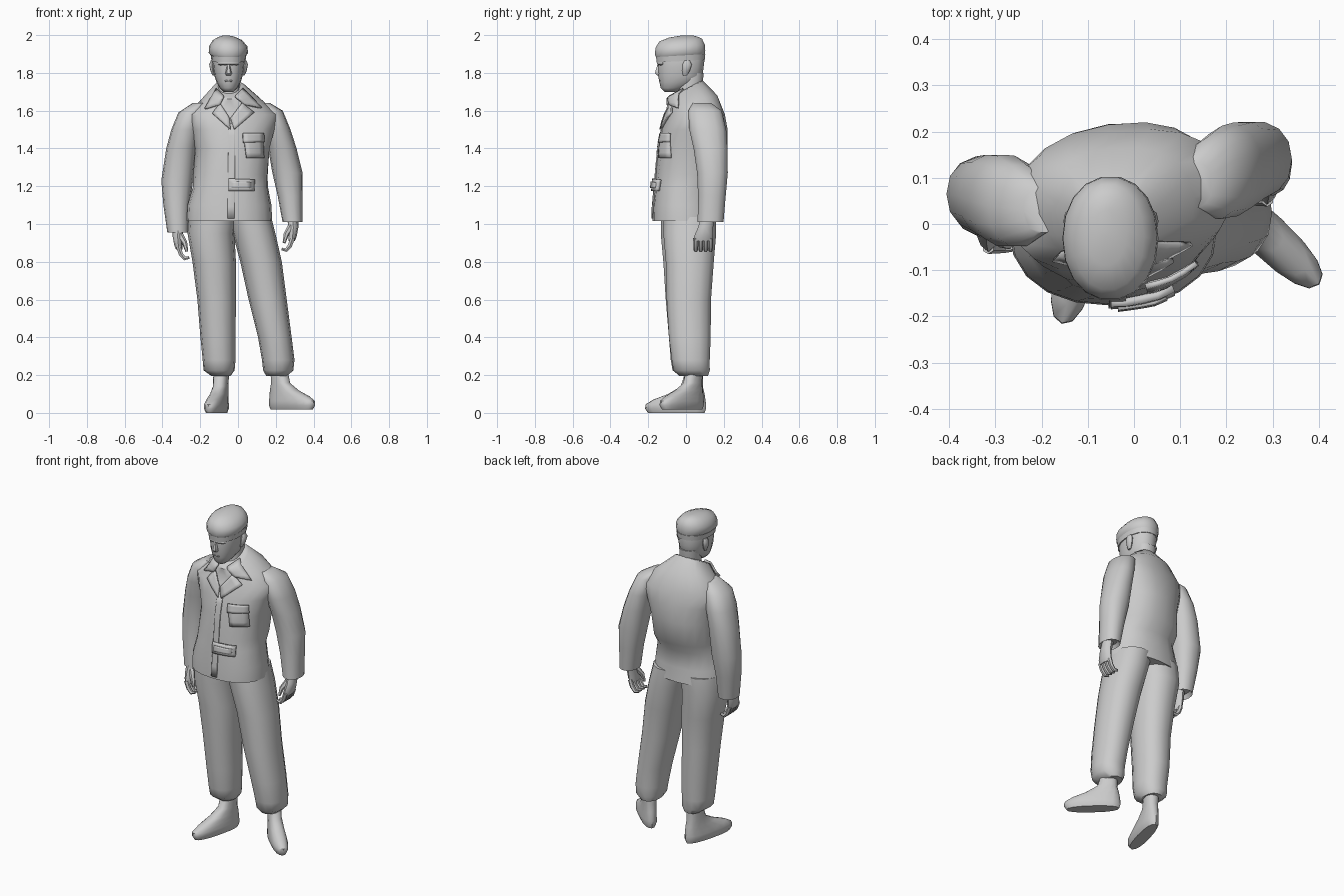
import bpy, bmesh
from math import sin, cos, pi, radians, atan2
from mathutils import Vector


def ring(z, cx, cy, rx, ry, rot=0, tilt=0, n=14, p=2.2):
    """Horizontal super-ellipse; tilt raises it towards the back."""
    out, a = [], radians(rot)
    for i in range(n):
        t = 2 * pi * i / n
        c, s = cos(t), sin(t)
        u = rx * abs(c) ** (2 / p) * (1 if c > 0 else -1)
        v = ry * abs(s) ** (2 / p) * (1 if s > 0 else -1)
        x, y = u * cos(a) - v * sin(a), u * sin(a) + v * cos(a)
        out.append(Vector((cx + x, cy + y, z + tilt * y)))
    return out


def tube(points, radii, n=6):
    """Rings set square to a path, for fingers and similar."""
    pts, out = [Vector(q) for q in points], []
    for i, q in enumerate(pts):
        d = pts[min(i + 1, len(pts) - 1)] - pts[max(i - 1, 0)]
        m = d.to_track_quat('Z', 'Y')
        out.append([q + m @ Vector((radii[i] * cos(2 * pi * k / n), radii[i] * sin(2 * pi * k / n), 0))
                    for k in range(n)])
    return out


def finish(name, bm, angle=50):
    bmesh.ops.recalc_face_normals(bm, faces=bm.faces)
    me = bpy.data.meshes.new(name)
    bm.to_mesh(me)
    bm.free()
    ob = bpy.data.objects.new(name, me)
    bpy.context.collection.objects.link(ob)
    bpy.ops.object.select_all(action='DESELECT')
    ob.select_set(True)
    bpy.context.view_layer.objects.active = ob
    bpy.ops.object.shade_smooth_by_angle(angle=radians(angle))
    return ob


def build(name, skins, angle=50):
    """Bridge each stack of rings into a closed skin."""
    bm = bmesh.new()
    for rings in skins:
        rows = [[bm.verts.new(v) for v in r] for r in rings]
        n = len(rows[0])
        for a, b in zip(rows, rows[1:]):
            for i in range(n):
                bm.faces.new((a[i], a[(i + 1) % n], b[(i + 1) % n], b[i]))
        bm.faces.new(rows[0])
        bm.faces.new(rows[-1])
    return finish(name, bm, angle)


def loft(name, table, n=14, p=2.2):
    return build(name, [[ring(*r, n=n, p=p) for r in table]])


# jacket body, shoulders turned slightly to one side
jacket = loft("jacket_body", [
    (1.015, -.045, -.005, .226, .172), (1.10, -.045, -.008, .222, .166),
    (1.20, -.04, -.005, .198, .160, 3), (1.26, -.04, .02, .198, .180, 5),
    (1.40, -.03, .035, .198, .183, 8), (1.50, -.03, .045, .225, .172, 9),
    (1.58, -.03, .05, .245, .150, 9), (1.65, -.035, .04, .165, .125, 6, .25),
    (1.71, -.045, .0, .092, .09, 0, .55), (1.715, -.045, .0, .07, .075, 0, .55)], n=20, p=2.3)

# sleeves
loft("sleeve_right", [
    (1.64, .13, .085, .04, .05), (1.60, .175, .10, .062, .09), (1.50, .208, .115, .07, .10),
    (1.40, .235, .13, .075, .092), (1.27, .262, .14, .08, .083),
    (1.15, .276, .137, .066, .075), (1.01, .289, .13, .053, .07), (1.03, .289, .13, .04, .05)])
loft("sleeve_left", [
    (1.64, -.20, .03, .04, .05), (1.59, -.25, .04, .066, .09), (1.50, -.277, .05, .076, .10),
    (1.40, -.30, .06, .08, .092), (1.23, -.322, .065, .084, .083),
    (1.10, -.325, .05, .07, .075), (.955, -.318, .035, .056, .066), (.98, -.318, .035, .04, .05)])


# hands with curled fingers and thumb; s is the outward side
def hand(name, x, y, z, s):
    def at(i, f, u):
        return (x - s * i, y + f, z + u)
    palm = [ring(z + u, x - s * i, y + f, rx, ry, n=8) for u, i, f, rx, ry in
            [(.03, 0, 0, .03, .035), (-.03, -.004, -.015, .026, .04),
             (-.075, 0, -.025, .022, .05), (-.1, .005, -.028, .017, .048)]]
    skins = [palm]
    for k in range(4):
        f = -.066 + .026 * k
        skins.append(tube([at(0, f, -.085), at(.014, f, -.125), at(.034, f, -.148), at(.058, f, -.142)],
                          [.014, .013, .012, .008]))
    skins.append(tube([at(.01, -.03, -.025), at(.034, -.055, -.065), at(.045, -.062, -.11)],
                      [.018, .014, .008]))
    build(name, skins)


hand("hand_right", .289, .118, 1.01, 1)
hand("hand_left", -.316, .015, .965, -1)

# trouser legs, gathered at the ankle
loft("trouser_leg_left", [
    (1.06, -.13, .01, .13, .145), (.95, -.143, .01, .124, .147), (.80, -.126, .01, .115, .133),
    (.60, -.113, .01, .102, .120), (.40, -.106, .02, .093, .113), (.28, -.1, .02, .087, .103),
    (.225, -.1, .025, .082, .098), (.195, -.09, .04, .05, .073)])
loft("trouser_leg_right", [
    (1.06, .055, .02, .115, .14), (.95, .085, .02, .113, .143), (.80, .122, .02, .11, .130),
    (.60, .157, .015, .101, .120), (.40, .195, .02, .089, .113), (.28, .213, .025, .086, .103),
    (.225, .213, .03, .08, .098), (.195, .205, .04, .055, .078)])


# boots: each ring runs from the heel to the toe along the foot direction
def boot(name, x, y, z0, dx, dy, size):
    a, rings = atan2(dy, dx), []
    for z, back, front, w in [(0, -.055, .255, .037), (.022, -.063, .27, .047), (.045, -.063, .268, .047),
                              (.07, -.06, .225, .044), (.1, -.055, .145, .041), (.14, -.045, .075, .038),
                              (.23, -.045, .045, .04)]:
        c, r = (front + back) / 2 * size, (front - back) / 2 * size
        rings.append(ring(z + z0, x + c * cos(a), y + c * sin(a), r, w, a * 180 / pi, n=16, p=2.4))
    build(name, [rings])


boot("boot_left", -.088, .045, 0, -.068, -.26, 1.0)
boot("boot_right", .215, .045, .018, .18, -.17, .95)

# neck and head
loft("neck", [(1.60, -.045, .0, .055, .06), (1.69, -.048, .02, .057, .065), (1.80, -.05, .03, .06, .065)])
loft("head", [
    (1.70, -.05, -.08, .026, .035), (1.72, -.05, -.068, .046, .066), (1.75, -.05, -.04, .064, .1),
    (1.785, -.05, -.03, .075, .118), (1.83, -.05, -.028, .082, .121),
    (1.87, -.05, -.026, .085, .124), (1.91, -.05, -.026, .08, .12)], n=16)
loft("nose", [(1.845, -.05, -.143, .008, .009), (1.815, -.05, -.147, .013, .015),
              (1.797, -.05, -.147, .018, .019), (1.787, -.05, -.145, .012, .01)], n=6)
loft("lips", [(1.767, -.05, -.132, .016, .008), (1.758, -.05, -.132, .026, .011),
              (1.748, -.05, -.128, .016, .009)], n=8)
loft("brow", [(1.862, -.05, -.125, .055, .026), (1.848, -.05, -.125, .058, .03),
              (1.84, -.05, -.122, .05, .024)], n=10)
for side, s in (("left", -1), ("right", 1)):
    loft("ear_" + side, [(1.785, -.05 + s * .078, -.006, .006, .01), (1.81, -.05 + s * .084, 0, .012, .02),
                         (1.845, -.05 + s * .089, .006, .014, .025),
                         (1.865, -.05 + s * .086, .006, .008, .014)], n=8)

# soft cap: band and bulging crown
loft("cap_band", [(1.862, -.05, -.028, .09, .129, 0, .06), (1.892, -.05, -.028, .094, .132, 0, .06)], n=18)
loft("cap_crown", [
    (1.888, -.05, -.028, .09, .129, 0, .08), (1.905, -.051, -.031, .104, .135, 0, .08),
    (1.94, -.052, -.031, .102, .133, 0, .06), (1.973, -.056, -.028, .078, .115, 0, .06),
    (1.99, -.06, -.015, .045, .075, 0, .04), (1.998, -.063, .005, .016, .03)], n=18, p=2.1)

bpy.context.view_layer.update()


# cloth patches laid on the jacket: four x,z corners projected from the front
def patch(name, corners, lift=.008, thick=.012, n=4):
    a, b, c, d = [Vector(q) for q in corners]
    bm = bmesh.new()
    rows = []
    for i in range(n + 1):
        row = []
        for j in range(n + 1):
            q = a.lerp(b, i / n).lerp(d.lerp(c, i / n), j / n)
            hit, loc, _, _ = jacket.ray_cast(Vector((q.x, -1, q.y)), Vector((0, 1, 0)))
            row.append(bm.verts.new((q.x, (loc.y if hit else .0) - lift, q.y)))
        rows.append(row)
    for i in range(n):
        for j in range(n):
            bm.faces.new((rows[i][j], rows[i + 1][j], rows[i + 1][j + 1], rows[i][j + 1]))
    ob = finish(name, bm, 40)
    m = ob.modifiers.new("thickness", 'SOLIDIFY')
    m.thickness, m.offset = thick, 0


patch("collar_left", [(-.115, 1.715), (-.175, 1.61), (-.095, 1.63), (-.075, 1.675)], .014)
patch("collar_right", [(.025, 1.715), (.125, 1.615), (.035, 1.63), (-.015, 1.675)], .014)
patch("lapel_left", [(-.095, 1.64), (-.135, 1.585), (-.04, 1.50), (-.045, 1.56)])
patch("lapel_right", [(.02, 1.64), (.085, 1.59), (-.02, 1.50), (-.04, 1.56)])
patch("front_placket", [(-.05, 1.53), (-.015, 1.53), (-.02, 1.03), (-.055, 1.03)], .003, .008, 8)
patch("chest_pocket", [(.03, 1.46), (.13, 1.46), (.135, 1.35), (.045, 1.35)], .006)
patch("pocket_flap", [(.025, 1.48), (.135, 1.48), (.137, 1.435), (.028, 1.43)], .013)
patch("belt_buckle", [(-.05, 1.24), (.085, 1.235), (.085, 1.175), (-.05, 1.175)], .01, .018)
patch("buckle_plate", [(-.035, 1.225), (.07, 1.22), (.07, 1.19), (-.035, 1.19)], .02, .01)
